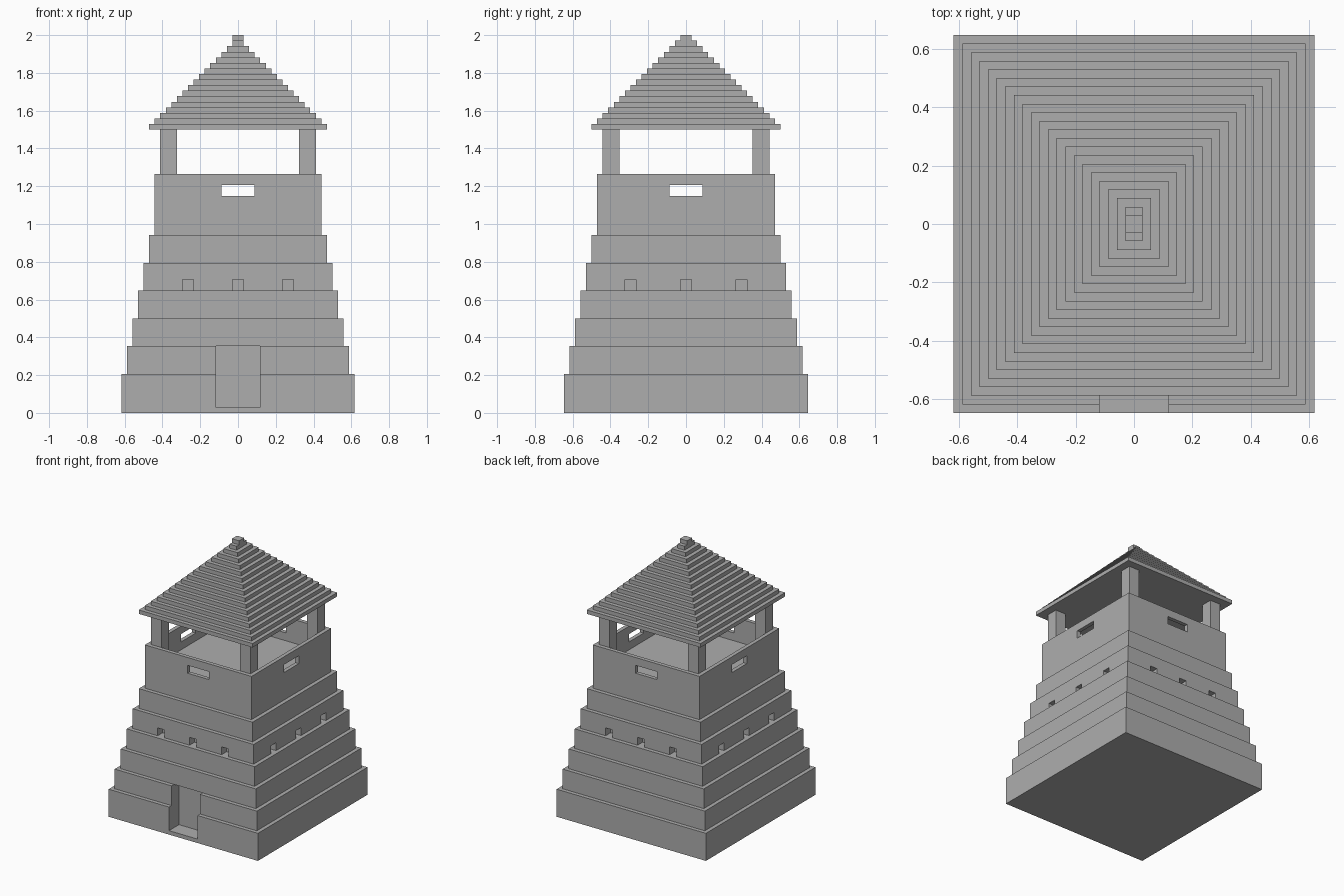
import bpy
import bmesh
from mathutils import Matrix, Vector

U = 1 / 34  # one building block

cube = bpy.data.objects.get("Cube")
if cube:
    bpy.data.objects.remove(cube, do_unlink=True)

stone = bpy.data.materials.new("grey_stone")
stone.use_nodes = True
GREY = (0.42, 0.42, 0.42, 1)
stone.diffuse_color = GREY
stone.node_tree.nodes["Principled BSDF"].inputs["Base Color"].default_value = GREY


def blocks(name, boxes):
    """One object made of boxes, each given by two opposite corners in block units."""
    bm = bmesh.new()
    for low, high in boxes:
        low, high = Vector(low) * U, Vector(high) * U
        matrix = Matrix.Translation((low + high) / 2) @ Matrix.Diagonal((*(high - low), 1))
        bmesh.ops.create_cube(bm, size=1, matrix=matrix)
    mesh = bpy.data.meshes.new(name)
    bm.to_mesh(mesh)
    bm.free()
    mesh.materials.append(stone)
    obj = bpy.data.objects.new(name, mesh)
    bpy.context.collection.objects.link(obj)
    return obj


def slab(half_x, half_y, bottom, top):
    return (-half_x, -half_y, bottom), (half_x, half_y, top)


def carve(obj, boxes):
    """Cut the boxes out of the object one after another."""
    for box in boxes:
        cutter = blocks("cutter", [box])
        cutter.hide_render = True
        mod = obj.modifiers.new("opening", "BOOLEAN")
        mod.operation = "DIFFERENCE"
        mod.solver = "EXACT"
        mod.object = cutter
        bpy.context.view_layer.objects.active = obj
        bpy.ops.object.modifier_apply(modifier=mod.name)
        bpy.data.objects.remove(cutter, do_unlink=True)


# Stepped tower walls, each tier one block narrower than the last
levels = [0, 7, 12, 17, 22, 27, 32, 43]
tiers = [blocks(f"wall_tier_{i + 1}", [slab(21 - i, 22 - i, levels[i], levels[i + 1])])
         for i in range(7)]

# Doorway recess through the two lowest tiers
for tier in tiers[:2]:
    carve(tier, [((-4, -30, 1), (4, -18, 12.5))])

# Row of three shallow slits on every side
slits = []
for side in (-1, 1):
    for k in (-1, 0, 1):
        x, y = 9 * k, 10 * k
        near, far = sorted((side * 16, side * 20))
        slits.append(((x - 1, near, 21), (x + 1, far, 24)))
        near, far = sorted((side * 15, side * 19))
        slits.append(((near, y - 1, 21), (far, y + 1, 24)))
carve(tiers[4], slits)

# Lookout platform with a thin parapet and a wide window in each wall
parapet = tiers[6]
parapet.name = "lookout_parapet"
carve(parapet, [slab(14, 15, 37, 50), slab(3, 30, 39, 41), slab(30, 3, 39, 41)])

# Corner posts
for sx, side_name in ((-1, "right"), (1, "left")):
    for sy, end_name in ((-1, "front"), (1, "back")):
        x0, x1 = sorted((sx * 11, sx * 14))
        y0, y1 = sorted((sy * 12, sy * 15))
        blocks(f"{end_name}_{side_name}_post", [((x0, y0, 37), (x1, y1, 51))])

# Stepped pyramid roof and its cap
blocks("roof", [slab(16 - i, 17 - i, 51 + i, 52 + i) for i in range(16)])
blocks("roof_cap", [slab(1, 1, 67, 68)])
